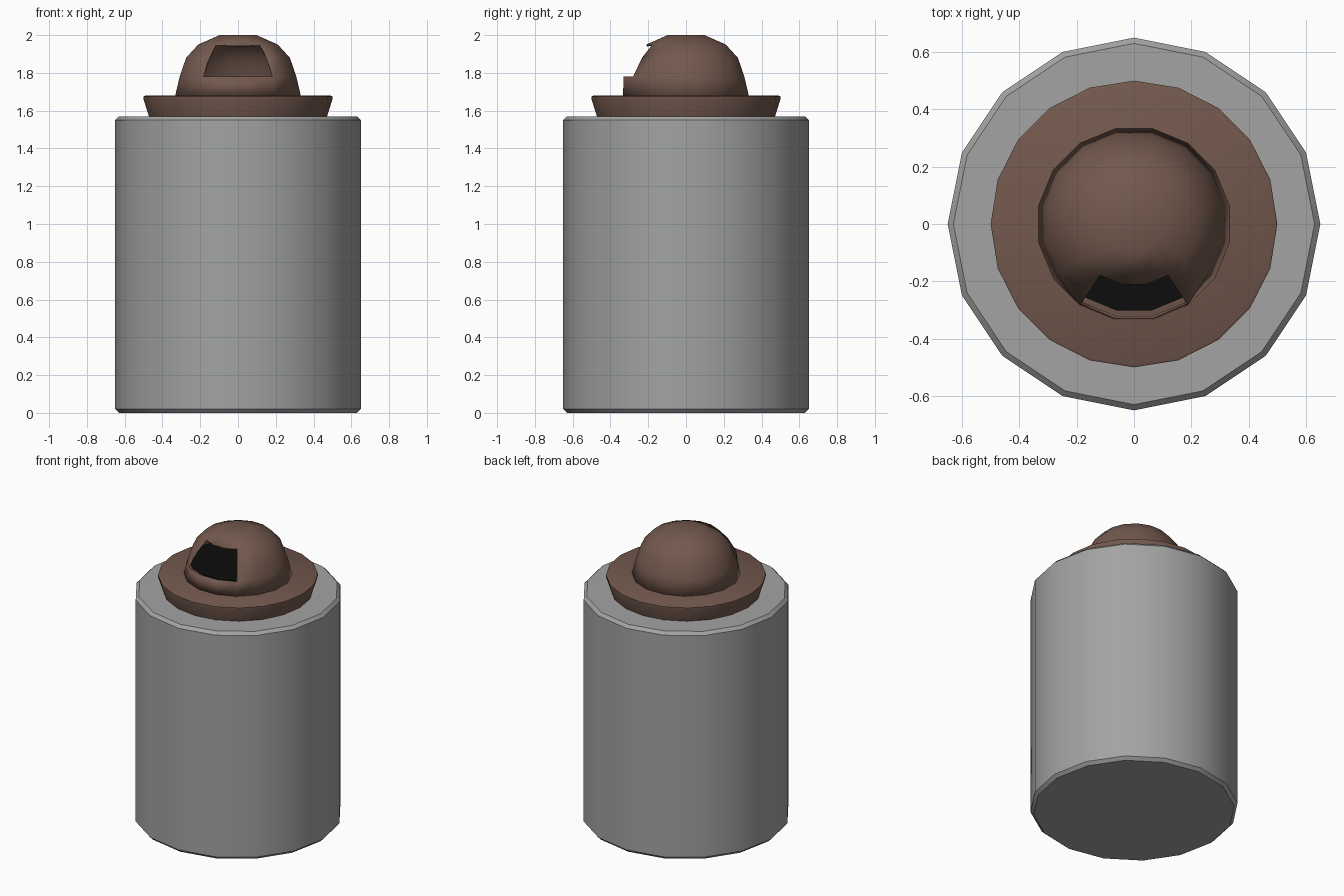
import bpy, bmesh, math

if "Cube" in bpy.data.objects:
    bpy.data.objects.remove(bpy.data.objects["Cube"])


def material(name, rgb):
    m = bpy.data.materials.new(name)
    m.diffuse_color = (*rgb, 1)
    m.use_nodes = True
    m.node_tree.nodes["Principled BSDF"].inputs["Base Color"].default_value = m.diffuse_color
    return m


GREY = material("stone grey", (0.36, 0.37, 0.36))
BROWN = material("dark brown", (0.17, 0.098, 0.074))
BLACK = material("black", (0.004, 0.004, 0.004))


def lathe(name, profile, sides, offset, mat, cap_bottom=True, cap_top=True, edit=None):
    """Spin (radius, z) points around z, then optionally edit the rings of vertices."""
    bm = bmesh.new()
    rings = []
    for r, z in profile:
        angles = [2 * math.pi * (i + offset) / sides for i in range(sides)]
        rings.append([bm.verts.new((r * math.cos(a), r * math.sin(a), z)) for a in angles])
    for lo, hi in zip(rings, rings[1:]):
        for i in range(sides):
            j = (i + 1) % sides
            bm.faces.new((lo[i], lo[j], hi[j], hi[i]))
    if cap_bottom:
        bm.faces.new(rings[0][::-1])
    if cap_top:
        bm.faces.new(rings[-1])
    if edit:
        edit(bm)
    mesh = bpy.data.meshes.new(name)
    bm.to_mesh(mesh)
    bm.free()
    mesh.materials.append(mat)
    obj = bpy.data.objects.new(name, mesh)
    bpy.context.collection.objects.link(obj)
    bpy.ops.object.select_all(action='DESELECT')
    obj.select_set(True)
    bpy.context.view_layer.objects.active = obj
    bpy.ops.object.shade_smooth_by_angle(angle=math.radians(40))
    return obj


def cut_window(bm):
    """Open three segments at the front and push the sill outward."""
    def front(co):
        return abs(math.atan2(co.x, -co.y)) < math.radians(30)
    hole = [f for f in bm.faces
            if 1.79 < f.calc_center_median().z < 1.94 and front(f.calc_center_median())]
    bmesh.ops.delete(bm, geom=hole, context='FACES')
    for v in bm.verts:
        if abs(v.co.z - 1.78) < 0.005 and abs(math.atan2(v.co.x, -v.co.y)) < math.radians(36):
            v.co.x *= 1.07
            v.co.y *= 1.07


# Large drum with softened rims
lathe("drum_body", [(0.63, 0), (0.65, 0.02), (0.65, 1.55), (0.63, 1.57)], 16, 0, GREY)

# Flared collar on top of the drum
lathe("collar", [(0.47, 1.565), (0.50, 1.66), (0.50, 1.675), (0.49, 1.68)], 20, 0, BROWN)

# Hollow dome with a window at the front
dome = lathe("dome", [(0.34, 1.675), (0.315, 1.78), (0.28, 1.88), (0.215, 1.95), (0.10, 2.0)],
             16, 0.5, BROWN, cap_bottom=False, edit=cut_window)
shell = dome.modifiers.new("shell", 'SOLIDIFY')
shell.thickness = 0.01
shell.offset = -1

# Black floor inside the dome
lathe("dome_floor", [(0.308, 1.768), (0.308, 1.773)], 16, 0.5, BLACK)
